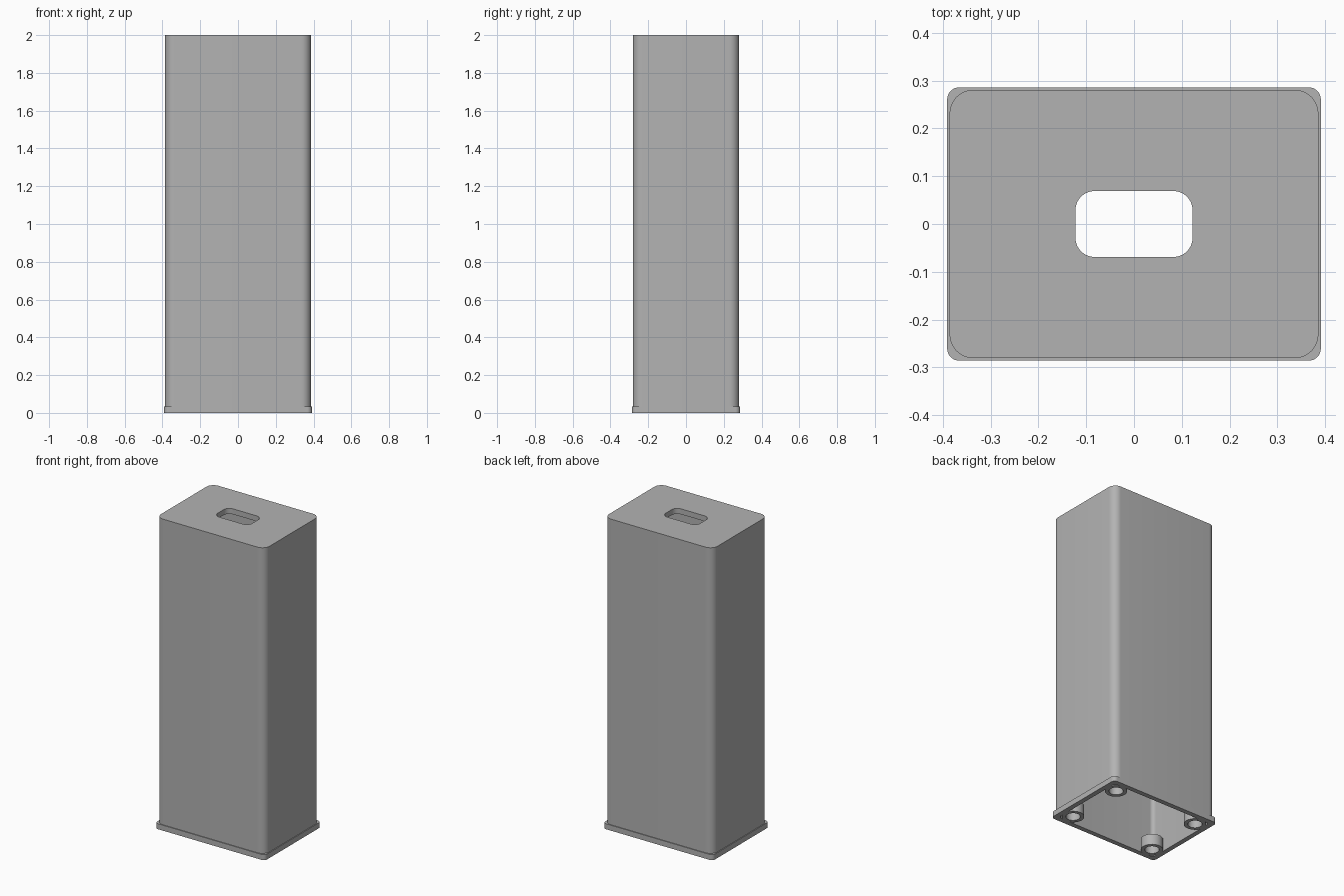
import bpy, bmesh, math

if "Cube" in bpy.data.objects:
    bpy.data.objects.remove(bpy.data.objects["Cube"], do_unlink=True)

grey = bpy.data.materials.new("plain grey")
grey.use_nodes = True
colour = (0.45, 0.45, 0.45, 1)
grey.diffuse_color = colour
grey.node_tree.nodes["Principled BSDF"].inputs["Base Color"].default_value = colour


def rounded_rect(hx, hy, r, z, steps=10):
    """Ring of points around a rounded rectangle with half sizes hx, hy."""
    ring = []
    for corner, (sx, sy) in enumerate([(1, 1), (-1, 1), (-1, -1), (1, -1)]):
        for i in range(steps + 1):
            a = math.pi / 2 * (corner + i / steps)
            ring.append((sx * (hx - r) + r * math.cos(a),
                         sy * (hy - r) + r * math.sin(a), z))
    return ring


def circle(cx, cy, r, z, steps=40):
    return [(cx + r * math.cos(2 * math.pi * i / steps),
             cy + r * math.sin(2 * math.pi * i / steps), z) for i in range(steps)]


def closed_loft(name, rings):
    """Skin the rings one after another and join the last to the first."""
    bm = bmesh.new()
    loops = [[bm.verts.new(p) for p in ring] for ring in rings]
    for a, b in zip(loops, loops[1:] + loops[:1]):
        n = len(a)
        for i in range(n):
            j = (i + 1) % n
            bm.faces.new((a[i], a[j], b[j], b[i]))
    bmesh.ops.recalc_face_normals(bm, faces=bm.faces)
    mesh = bpy.data.meshes.new(name)
    bm.to_mesh(mesh)
    bm.free()
    mesh.materials.append(grey)
    obj = bpy.data.objects.new(name, mesh)
    bpy.context.collection.objects.link(obj)
    bpy.ops.object.select_all(action="DESELECT")
    obj.select_set(True)
    bpy.context.view_layer.objects.active = obj
    bpy.ops.object.shade_smooth_by_angle(angle=math.radians(30))
    return obj


# Hollow housing: foot flange, walls, slotted top, open underside
height, flange, lid = 2.0, 0.035, 0.035
body = (0.386, 0.281, 0.05)
foot = (0.391, 0.286, 0.025)
slot = (0.1225, 0.069, 0.04)
inside = (0.36, 0.255, 0.025)
closed_loft("housing", [
    rounded_rect(*foot, 0),
    rounded_rect(*foot, flange),
    rounded_rect(*body, flange),
    rounded_rect(*body, height),
    rounded_rect(*slot, height),
    rounded_rect(*slot, height - lid),
    rounded_rect(*inside, height - lid),
    rounded_rect(*inside, 0),
])

# Short tubular screw bosses in the four lower corners
boss_x, boss_y, outer, bore, tall = 0.3, 0.195, 0.065, 0.042, 0.07
for side, sx in (("left", 1), ("right", -1)):
    for end, sy in (("front", -1), ("back", 1)):
        x, y = sx * boss_x, sy * boss_y
        closed_loft(f"{end}_{side}_boss", [
            circle(x, y, outer, 0), circle(x, y, outer, tall),
            circle(x, y, bore, tall), circle(x, y, bore, 0)])
